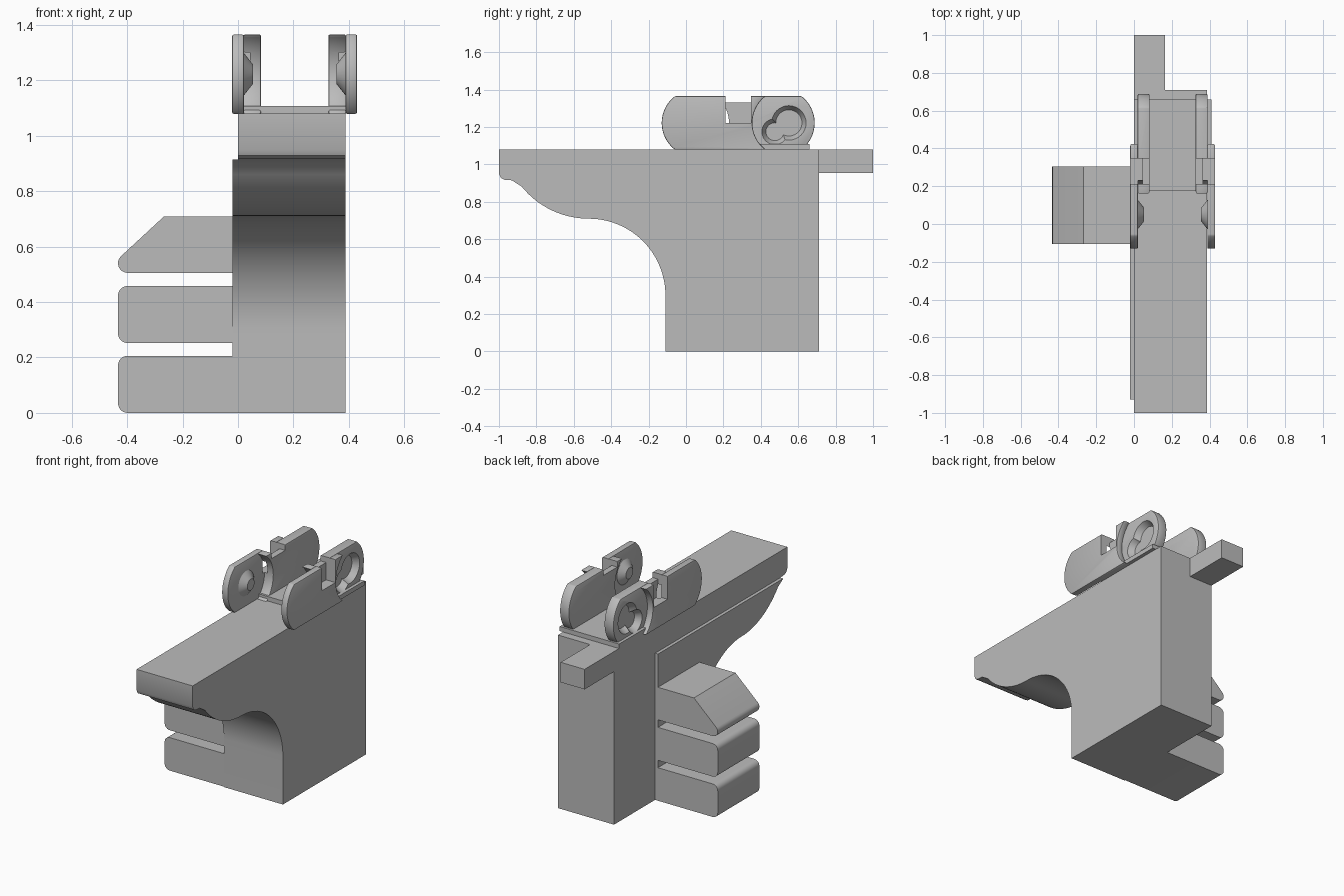
import bpy, bmesh, math
from mathutils import Vector, Matrix

if "Cube" in bpy.data.objects:
    bpy.data.objects.remove(bpy.data.objects["Cube"], do_unlink=True)

grey = bpy.data.materials.new("plain grey")
grey.use_nodes = True
grey.diffuse_color = (0.5, 0.5, 0.5, 1)
grey.node_tree.nodes["Principled BSDF"].inputs["Base Color"].default_value = (0.5, 0.5, 0.5, 1)


def finish(bm, name):
    bmesh.ops.recalc_face_normals(bm, faces=bm.faces)
    mesh = bpy.data.meshes.new(name)
    bm.to_mesh(mesh)
    bm.free()
    obj = bpy.data.objects.new(name, mesh)
    bpy.context.collection.objects.link(obj)
    mesh.materials.append(grey)
    return obj


def prism(name, points, start, end, axis="x"):
    """Extrude a closed profile: (y, z) along x, or (x, z) along y."""
    bm = bmesh.new()
    place = (lambda a, b: (start, a, b)) if axis == "x" else (lambda a, b: (a, start, b))
    face = bm.faces.new([bm.verts.new(place(a, b)) for a, b in points])
    moved = bmesh.ops.extrude_face_region(bm, geom=[face])["geom"]
    step = Vector((end - start, 0, 0)) if axis == "x" else Vector((0, end - start, 0))
    bmesh.ops.translate(bm, vec=step, verts=[g for g in moved if isinstance(g, bmesh.types.BMVert)])
    return finish(bm, name)


def box(name, x0, x1, y0, y1, z0, z1):
    return prism(name, [(y0, z0), (y1, z0), (y1, z1), (y0, z1)], x0, x1)


def cone_x(name, x0, x1, y, z, r0, r1):
    """Cone along x, with radius r0 at x0 and r1 at x1."""
    bm = bmesh.new()
    sign = 1 if x1 > x0 else -1
    bmesh.ops.create_cone(bm, cap_ends=True, segments=32, radius1=r0, radius2=r1, depth=abs(x1 - x0),
                          matrix=Matrix.Translation(((x0 + x1) / 2, y, z))
                          @ Matrix.Rotation(sign * math.pi / 2, 4, "Y"))
    return finish(bm, name)


def arc(cy, cz, r, a0, a1, n=20):
    angles = [math.radians(a0 + (a1 - a0) * i / n) for i in range(n + 1)]
    return [(cy + r * math.cos(a), cz + r * math.sin(a)) for a in angles]


def apply(obj, kind, **settings):
    mod = obj.modifiers.new(kind.lower(), kind)
    for key, value in settings.items():
        setattr(mod, key, value)
    bpy.context.view_layer.objects.active = obj
    bpy.ops.object.modifier_apply(modifier=mod.name)


def soften(obj, width):
    apply(obj, "BEVEL", width=width, segments=2, limit_method="ANGLE", angle_limit=math.radians(40))


def cut(obj, cutter):
    apply(obj, "BOOLEAN", operation="DIFFERENCE", object=cutter, solver="EXACT")
    bpy.data.objects.remove(cutter, do_unlink=True)


# Main body: block with a curved overhang toward the front
curve = arc(-0.52, 0.30, 0.41, 0, 90, 24) + arc(-0.52, 1.17, 0.46, 270, 219, 16)[1:]
nose = [(-0.915, 0.905), (-0.93, 0.915), (-0.97, 0.918), (-0.99, 0.928), (-1, 0.95)]
prism("main_body", [(0.71, 1.08), (0.71, 0), (-0.11, 0)] + curve + nose + [(-1, 1.08)], 0, 0.387)
box("rear_tab", 0, 0.165, 0.71, 1, 0.955, 1.08)

# Thin plate on the right side, following the overhang
prism("side_plate", [(0.305, 0.915), (0.305, 0), (-0.11, 0)] + curve + nose[:2], -0.02, 0)

# Stacked fins on the right side
R = 0.035
for name, z0 in (("lower_fin", 0), ("middle_fin", 0.252)):
    z1 = z0 + 0.206
    outline = [(-0.02, z0), (-0.02, z1)]
    outline += arc(-0.433 + R, z1 - R, R, 90, 180, 6) + arc(-0.433 + R, z0 + R, R, 180, 270, 6)
    prism(name, outline, -0.105, 0.305, "y")
upper = [(-0.02, 0.505), (-0.02, 0.708), (-0.268, 0.708)]
upper += arc(-0.433 + R, 0.505 + R, R, 135, 270, 8)
prism("upper_fin", upper, -0.105, 0.305, "y")

# Link on top: floor between two stepped side walls
MID, RAD, HALF = 1.222, 0.18, 0.143
A = math.degrees(math.asin(HALF / RAD))
box("link_floor", 0.0, 0.41, 0.175, 0.66, 1.08, 1.108)
for side, word in ((-1, "right"), (1, "left")):
    def X(depth):
        return -0.021 + depth if side < 0 else 0.43 - depth

    front = prism(word + "_front_ear",
                  arc(0.05, MID, RAD, 180 - A, 180 + A) + arc(0.535, MID, RAD, 180 + A, 180 - A),
                  X(0), X(0.042))
    rear = prism(word + "_rear_ear",
                 arc(0.05, MID, RAD, A, -A) + arc(0.508, MID, RAD, -A, A),
                 X(0.04), X(0.104))
    for ear in (front, rear):
        soften(ear, 0.011)

    # Stepped notch in the top edge
    cut(front, box("cutter", X(-0.05), X(0.06), 0.212, 0.347, 1.222, 1.5))
    cut(rear, box("cutter", X(0.03), X(0.065), 0.212, 0.347, 1.222, 1.5))
    cut(rear, box("cutter", X(0.05), X(0.15), 0.212, 0.347, 1.33, 1.5))

    # Keyhole recess on the outer face of the rear ear
    cut(rear, cone_x("cutter", X(0.035), X(0.078), 0.55, 1.222, 0.095, 0.07))
    cut(rear, cone_x("cutter", X(0.035), X(0.078), 0.475, 1.175, 0.072, 0.048))

    # Conical stud on the inner face of the front ear
    cone_x(word + "_stud", X(0.038), X(0.075), 0.05, MID, 0.082, 0.035)

# Smooth the curves and keep the hard edges
for obj in bpy.context.collection.objects:
    if obj.type == "MESH":
        bpy.ops.object.select_all(action="DESELECT")
        obj.select_set(True)
        bpy.context.view_layer.objects.active = obj
        bpy.ops.object.shade_smooth_by_angle(angle=math.radians(30))
